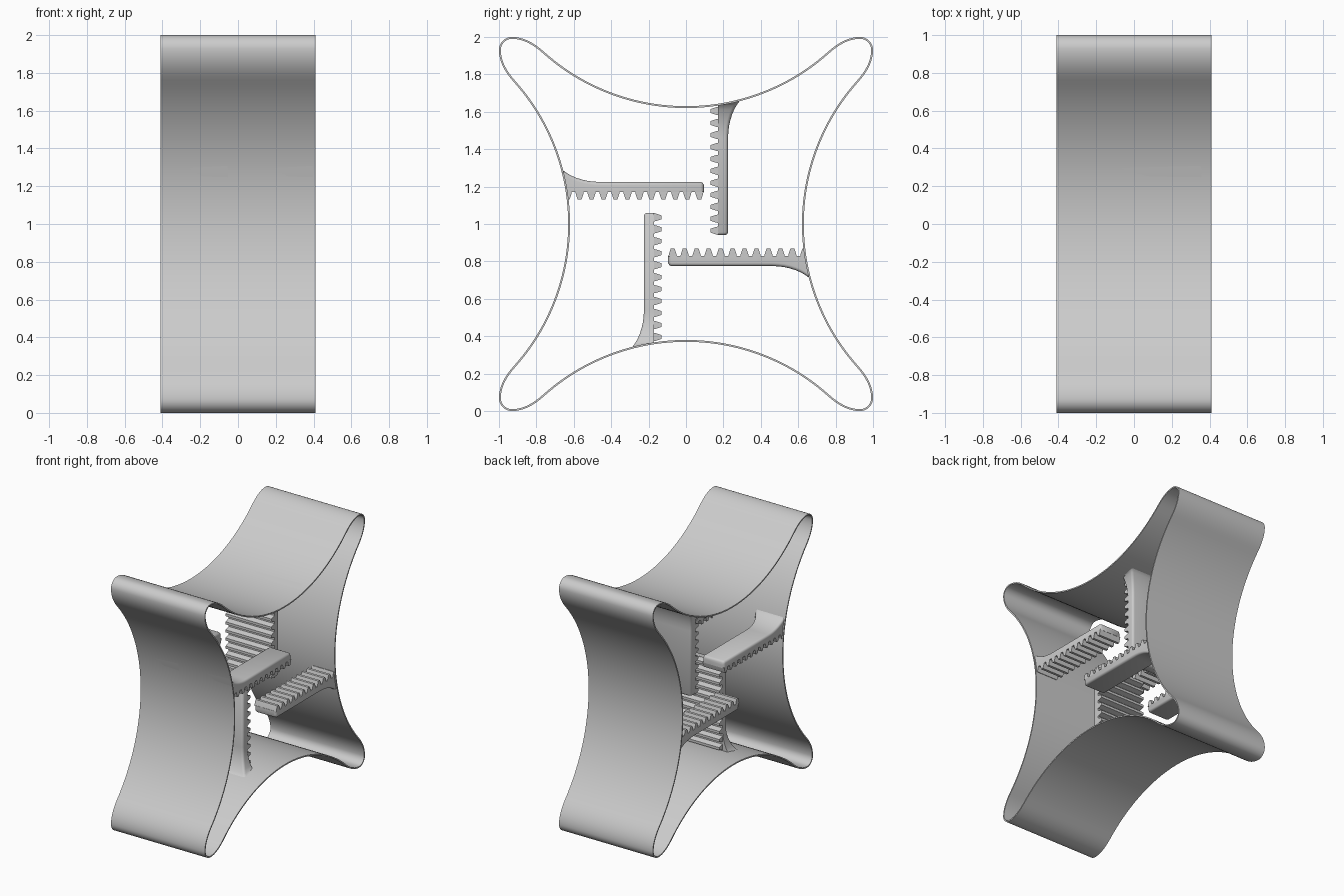
import bpy, bmesh, math
from mathutils import Vector

cube = bpy.data.objects.get("Cube")
if cube:
    bpy.data.objects.remove(cube, do_unlink=True)

grey = bpy.data.materials.new("light_grey")
grey.use_nodes = True
GREY = (0.6, 0.6, 0.6, 1)
grey.diffuse_color = GREY
grey.node_tree.nodes["Principled BSDF"].inputs["Base Color"].default_value = GREY

HALF_X = 0.41      # half depth of the frame
WALL = 0.01        # wall thickness
NEAR, R = 0.63, 1.136   # concave side: closest distance to centre, radius


def side_height(u):
    """Distance of the concave wall from the centre at lateral position u."""
    return NEAR + R - math.sqrt(R * R - u * u)


def finish(name, bm):
    bmesh.ops.recalc_face_normals(bm, faces=bm.faces)
    me = bpy.data.meshes.new(name)
    bm.to_mesh(me)
    bm.free()
    me.materials.append(grey)
    ob = bpy.data.objects.new(name, me)
    bpy.context.collection.objects.link(ob)
    bpy.ops.object.select_all(action='DESELECT')
    ob.select_set(True)
    bpy.context.view_layer.objects.active = ob
    bpy.ops.object.shade_smooth_by_angle(angle=math.radians(35))
    return ob


def turn(u, s, k):
    """Rotate a point of the top side by k quarter turns about the centre."""
    for _ in range(k):
        u, s = -s, u
    return u, s


def bridge(bm, a, b):
    n = len(a)
    for i in range(n):
        j = (i + 1) % n
        bm.faces.new((a[i], a[j], b[j], b[i]))


# Frame: four concave sides joined by rounded tips
def frame():
    end = 0.76
    top = [(u, side_height(u)) for u in (end * i / 24 for i in range(-24, 25))]
    p0, p1, p2 = Vector(top[-1]), Vector((0.847, 1.0)), Vector((0.93, 1.0))
    ease = [p0 * (1 - t) ** 2 + p1 * 2 * t * (1 - t) + p2 * t * t
            for t in (i / 8 for i in range(1, 9))]
    tip = [(0.93 + 0.07 * math.sin(a), 0.93 + 0.07 * math.cos(a))
           for a in (math.pi / 16 * i for i in range(1, 8))]
    back = [(-p[0], p[1]) for p in reversed(ease)]
    quarter = back + top + [tuple(p) for p in ease] + tip
    loop = []
    for k in (4, 3, 2, 1):
        loop += [Vector(turn(u, s, k)) for u, s in quarter]
    n = len(loop)
    inner = []
    for i, p in enumerate(loop):
        d = (loop[(i + 1) % n] - loop[i - 1]).normalized()
        inner.append(p + Vector((d.y, -d.x)) * WALL)
    bm = bmesh.new()
    rings = [[bm.verts.new((x, p.x, p.y + 1)) for p in pts]
             for x, pts in ((-HALF_X, loop), (HALF_X, loop),
                            (HALF_X, inner), (-HALF_X, inner))]
    for i in range(4):
        bridge(bm, rings[i], rings[(i + 1) % 4])
    finish("frame", bm)


ROOT, BACK, CREST = 0.17, 0.225, 0.13   # lateral positions on a rack
PITCH = 0.064


# Toothed rack: bar with a flared root, reaching inward from one side
def rack(name, k, x0, x1, tip, flare0, flare1):
    bm = bmesh.new()

    def vert(x, u, s):
        s = min(s, side_height(u) - WALL / 2)
        y, z = turn(u, s, k)
        return bm.verts.new((max(-0.405, min(0.405, x)), y, z + 1))

    # Bar sections from the tip to the wall
    sections = [(tip, 0.014), (tip + 0.006, 0.005), (tip + 0.016, 0)]
    sections += [(0.46 + 0.25 * math.sin(math.pi / 24 * i), 0) for i in range(13)]
    rings = []
    for i, (s, inset) in enumerate(sections):
        e = 0.16 * (1 - math.cos(math.pi / 24 * max(0, i - 3))) - inset
        a, b = x0 - (e if flare0 or e < 0 else 0), x1 + (e if flare1 or e < 0 else 0)
        back, c = BACK + e, 0.018
        ring = [(a, ROOT)]
        for cx, sgn in ((a + c, -1), (b - c, 1)):
            arc = [(cx + sgn * c * math.cos(t), back - c + c * math.sin(t))
                   for t in (math.pi / 8 * j for j in range(5))]
            ring += arc if sgn < 0 else arc[::-1]
        ring.append((b, ROOT))
        rings.append([vert(x, u, s) for x, u in ring])
    for r0, r1 in zip(rings, rings[1:]):
        bridge(bm, r0, r1)
    bm.faces.new(rings[0])
    bm.faces.new(rings[-1])

    # Teeth
    mid = tip + 0.024
    while mid < 0.64:
        shape = ((ROOT + 0.004, -0.023), (ROOT - 0.01, -0.02), (CREST, -0.010),
                 (CREST, 0.010), (ROOT - 0.01, 0.02), (ROOT + 0.004, 0.023))
        ends = [[vert(x, u, mid + ds) for u, ds in shape] for x in (x0, x1)]
        bridge(bm, *ends)
        bm.faces.new(ends[0])
        bm.faces.new(ends[1])
        mid += PITCH
    finish(name, bm)


frame()
for k, side in ((0, "top"), (2, "bottom")):
    rack(side + "_rack", k, -0.2, 0.2, -0.06, True, True)
for k, side in ((1, "front"), (3, "back")):
    rack(side + "_rack_left", k, 0.21, 0.4, -0.095, True, False)
    rack(side + "_rack_right", k, -0.4, -0.21, -0.095, False, True)
